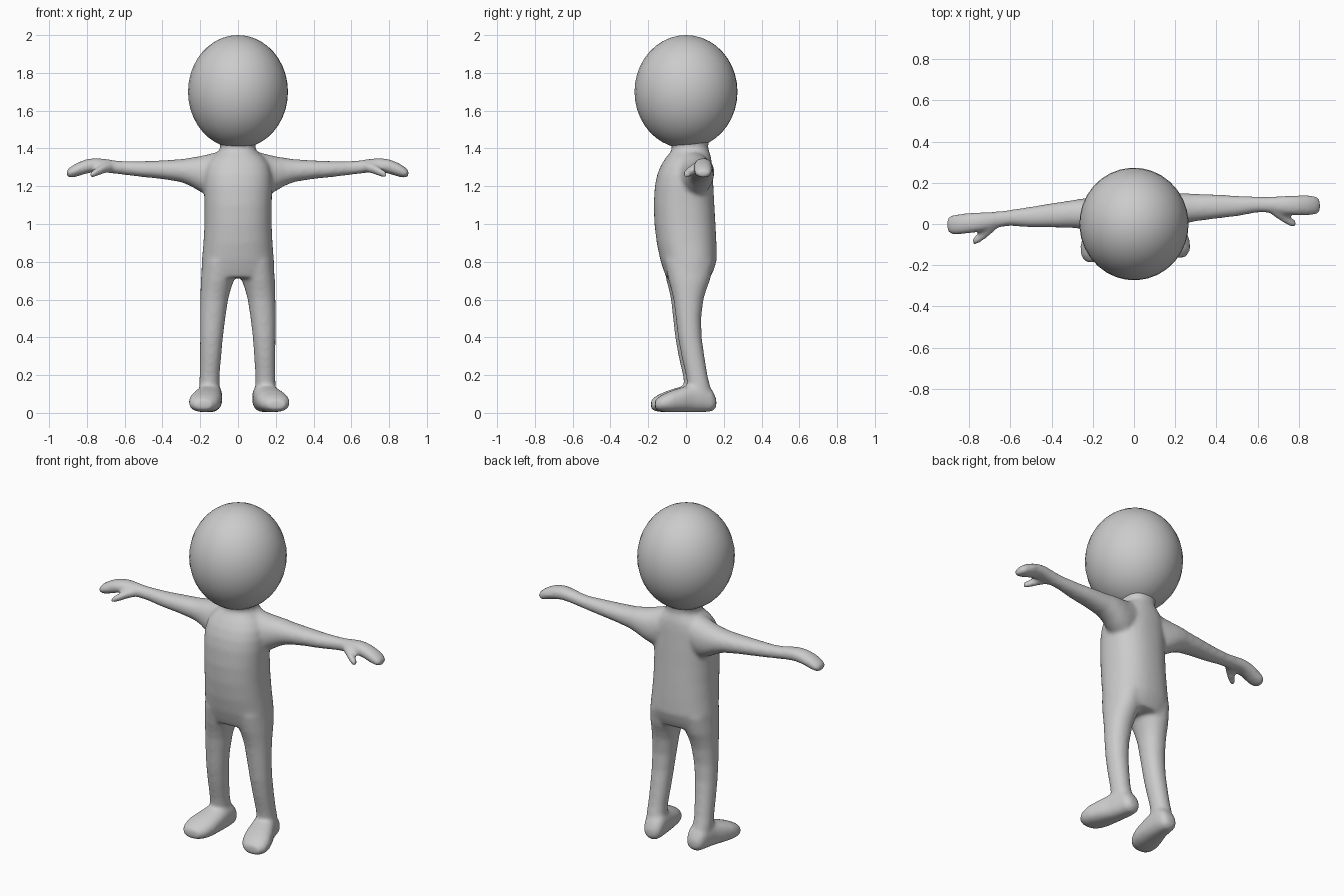
import bpy, bmesh, math
from mathutils import Matrix, Vector

TURN = Matrix.Rotation(math.radians(3.1), 4, 'Z')   # whole figure is turned slightly
grey = bpy.data.materials.new("plain_grey")
grey.diffuse_color = (0.6, 0.6, 0.6, 1)


def loft(bm, axis, rings, power=2.0, side=1, n=32, pad=0.003):
    """Closed tube through rings of (position, a_min, a_max, b_min, b_max)."""
    loops = []
    for pos, a0, a1, b0, b1 in rings:
        loop = []
        for i in range(n):
            t = 2 * math.pi * i / n
            c, s = math.cos(t), math.sin(t)
            a = (a0 + a1) / 2 + ((a1 - a0) / 2 + pad) * math.copysign(abs(c) ** (2 / power), c)
            b = (b0 + b1) / 2 + ((b1 - b0) / 2 + pad) * math.copysign(abs(s) ** (2 / power), s)
            co = {'X': (pos, a, b), 'Y': (a, pos, b), 'Z': (a, b, pos)}[axis]
            loop.append(bm.verts.new((co[0] * side, co[1], co[2])))
        loops.append(loop)
    for p, q in zip(loops, loops[1:]):
        for i in range(n):
            j = (i + 1) % n
            bm.faces.new((p[i], p[j], q[j], q[i]))
    bm.faces.new(loops[0])
    bm.faces.new(loops[-1])


def finish(bm, name):
    bmesh.ops.recalc_face_normals(bm, faces=bm.faces)
    for f in bm.faces:
        f.smooth = True
    bm.transform(TURN)
    me = bpy.data.meshes.new(name)
    bm.to_mesh(me)
    bm.free()
    me.materials.append(grey)
    ob = bpy.data.objects.new(name, me)
    bpy.context.collection.objects.link(ob)
    return ob


bm = bmesh.new()

# torso and neck
torso = [(0.715, -0.188, 0.188, -0.10, 0.125), (0.76, -0.190, 0.190, -0.117, 0.145),
         (0.81, -0.188, 0.188, -0.133, 0.160), (0.90, -0.180, 0.180, -0.152, 0.158),
         (1.00, -0.175, 0.175, -0.164, 0.153), (1.10, -0.175, 0.175, -0.168, 0.147),
         (1.20, -0.178, 0.178, -0.162, 0.142), (1.26, -0.175, 0.175, -0.150, 0.138),
         (1.31, -0.165, 0.165, -0.130, 0.135), (1.35, -0.140, 0.140, -0.105, 0.130),
         (1.38, -0.105, 0.105, -0.080, 0.122), (1.40, -0.088, 0.088, -0.070, 0.114),
         (1.43, -0.092, 0.092, -0.080, 0.116), (1.47, -0.125, 0.125, -0.120, 0.130)]
loft(bm, 'Z', torso, 2.3)

arm = [(0.08, 1.17, 1.385, -0.05, 0.12), (0.15, 1.15, 1.368, -0.045, 0.13),
       (0.20, 1.175, 1.356, -0.025, 0.135), (0.25, 1.205, 1.348, -0.008, 0.134),
       (0.30, 1.225, 1.340, 0.000, 0.128), (0.40, 1.241, 1.334, 0.007, 0.119),
       (0.50, 1.251, 1.330, 0.013, 0.108), (0.60, 1.263, 1.330, 0.026, 0.098),
       (0.65, 1.269, 1.334, 0.023, 0.094), (0.70, 1.275, 1.342, 0.014, 0.094),
       (0.75, 1.279, 1.347, 0.006, 0.095), (0.80, 1.270, 1.341, 0.000, 0.094),
       (0.85, 1.254, 1.322, -0.003, 0.092), (0.885, 1.246, 1.301, 0.000, 0.088),
       (0.907, 1.254, 1.282, 0.014, 0.070)]
arm = [(x, y0, y1, z0, z1) for x, z0, z1, y0, y1 in arm]

leg = [(0.90, 0.02, 0.165, -0.10, 0.11), (0.80, 0.01, 0.185, -0.115, 0.140),
       (0.70, 0.025, 0.194, -0.095, 0.118), (0.65, 0.042, 0.195, -0.081, 0.098),
       (0.60, 0.055, 0.196, -0.070, 0.083), (0.50, 0.070, 0.197, -0.058, 0.070),
       (0.40, 0.082, 0.197, -0.047, 0.073), (0.30, 0.090, 0.197, -0.029, 0.087),
       (0.20, 0.098, 0.198, -0.006, 0.103), (0.14, 0.098, 0.200, 0.003, 0.118),
       (0.07, 0.098, 0.198, 0.010, 0.120)]

foot = [(0.153, 0.110, 0.165, 0.030, 0.075), (0.13, 0.088, 0.188, 0.010, 0.120),
        (0.09, 0.082, 0.199, 0.007, 0.155), (0.03, 0.084, 0.216, 0.006, 0.152),
        (-0.03, 0.088, 0.242, 0.006, 0.133), (-0.09, 0.096, 0.263, 0.006, 0.114),
        (-0.14, 0.115, 0.264, 0.009, 0.092), (-0.175, 0.150, 0.240, 0.020, 0.066)]

thumb = [(0.67, 0.010, 0.060, 1.280, 1.325), (0.71, -0.020, 0.035, 1.270, 1.318),
         (0.74, -0.042, 0.010, 1.258, 1.302), (0.77, -0.056, -0.016, 1.247, 1.285),
         (0.788, -0.056, -0.030, 1.247, 1.270)]

for side in (1, -1):
    loft(bm, 'X', arm, 2.1, side)
    loft(bm, 'X', thumb, 2.0, side, 20)
    loft(bm, 'Z', leg, 2.1, side)
    loft(bm, 'Y', foot, 2.4, side)

# melt the parts into one soft body
body = finish(bm, "body")
remesh = body.modifiers.new("merge", 'REMESH')
remesh.mode = 'VOXEL'
remesh.voxel_size = 0.01
remesh.use_smooth_shade = True
soft = body.modifiers.new("soften", 'SMOOTH')
soft.factor = 0.5
soft.iterations = 14

# head
bm = bmesh.new()
bmesh.ops.create_uvsphere(bm, u_segments=32, v_segments=20, radius=1)
bm.transform(Matrix.Translation((0, 0, 1.70)) @ Matrix.Diagonal(Vector((0.265, 0.273, 0.30, 1))))
finish(bm, "head")
